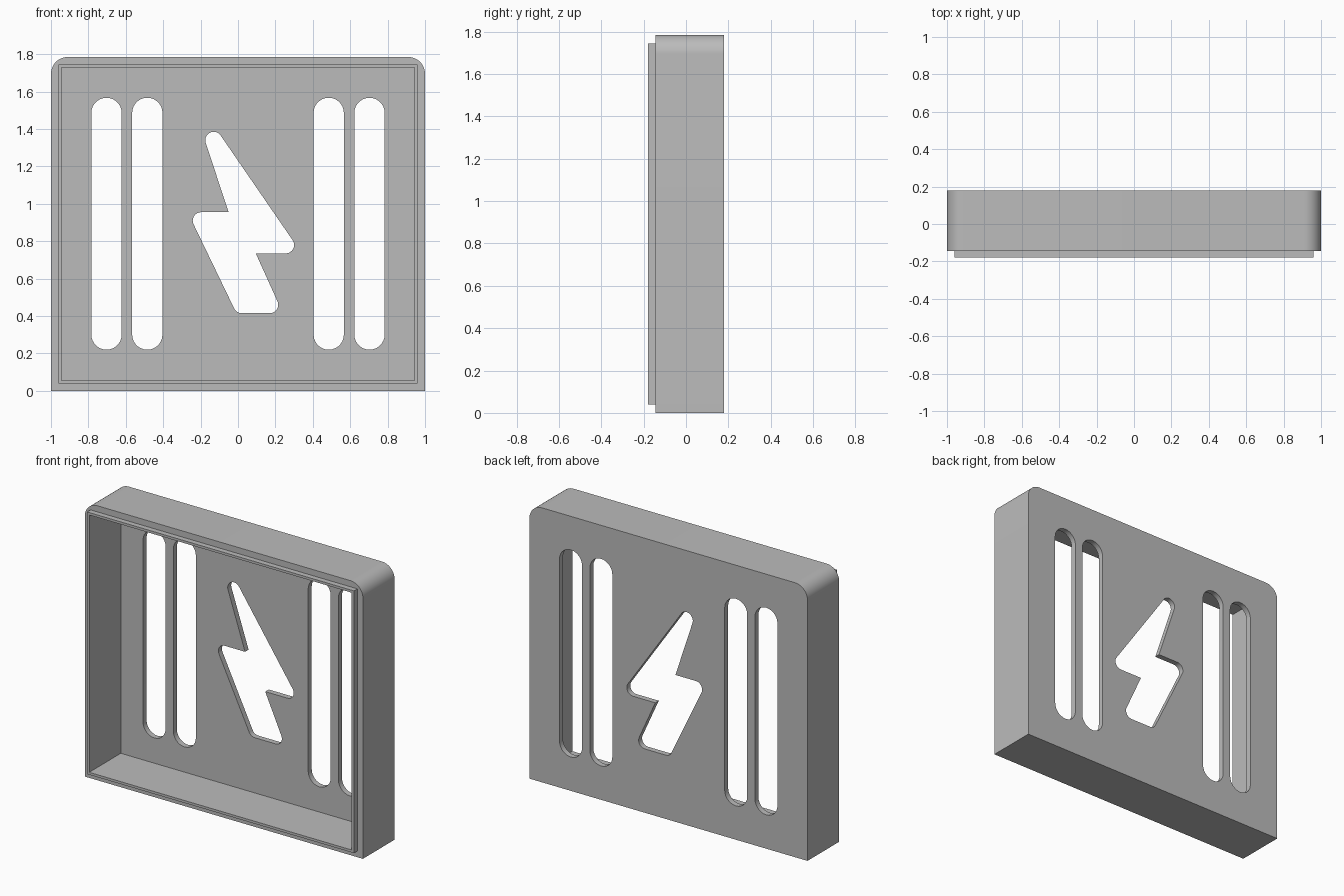
import bpy, bmesh
from math import acos, atan2, cos, sin, hypot, pi

if "Cube" in bpy.data.objects:
    bpy.data.objects.remove(bpy.data.objects["Cube"], do_unlink=True)

grey = bpy.data.materials.new("plain grey")
grey.use_nodes = True
colour = (0.5, 0.5, 0.5, 1)
grey.diffuse_color = colour
grey.node_tree.nodes["Principled BSDF"].inputs["Base Color"].default_value = colour


def outline(corners, steps=14):
    """Counter-clockwise outline wrapped around circles given as (x, z, radius)."""
    n = len(corners)
    normals = []
    for i, (x, z, r) in enumerate(corners):
        x2, z2, r2 = corners[(i + 1) % n]
        dx, dz = x2 - x, z2 - z
        normals.append(atan2(dz, dx) - acos((r - r2) / hypot(dx, dz)))
    points = []
    for i, (x, z, r) in enumerate(corners):
        if r == 0:
            points.append((x, z))
            continue
        start = normals[i - 1]
        sweep = (normals[i] - start) % (2 * pi)
        for k in range(steps + 1):
            a = start + sweep * k / steps
            points.append((x + r * cos(a), z + r * sin(a)))
    return points


def prism(name, corners, front, back):
    """Solid made by pushing an outline from front to back along y."""
    bm = bmesh.new()
    face = bm.faces.new([bm.verts.new((x, front, z)) for x, z in outline(corners)])
    ext = bmesh.ops.extrude_face_region(bm, geom=[face])
    moved = [v for v in ext["geom"] if isinstance(v, bmesh.types.BMVert)]
    bmesh.ops.translate(bm, verts=moved, vec=(0, back - front, 0))
    bmesh.ops.recalc_face_normals(bm, faces=bm.faces)
    mesh = bpy.data.meshes.new(name)
    bm.to_mesh(mesh)
    bm.free()
    mesh.materials.append(grey)
    obj = bpy.data.objects.new(name, mesh)
    bpy.context.collection.objects.link(obj)
    return obj


def frame(half, low, high, r=0):
    """Rectangle with optional rounding of the two upper corners."""
    return [(-half, low, 0), (half, low, 0),
            (half - r, high - r, r), (r - half, high - r, r)]


FRONT, SEAM, PANEL, BACK = -0.18, -0.145, 0.144, 0.18

# Outer shell with rounded top corners
shell = prism("cover_shell", frame(1, 0, 1.785, 0.09), SEAM, BACK)

# Locating lip and hollow interior
lip = prism("lip", frame(0.96, 0.04, 1.745), FRONT, SEAM + 0.05)
cavity = prism("cavity_cutter", frame(0.944, 0.056, 1.729), FRONT - 0.1, PANEL)
steps = [(lip, "UNION"), (cavity, "DIFFERENCE")]

# Paired vent slots on both sides
for side in (-1, 1):
    for x in (0.703, 0.485):
        r = 0.081
        slot = [(side * x, 0.22 + r, r), (side * x, 1.567 - r, r)]
        steps.append((prism("slot_cutter", slot, 0, 0.3), "DIFFERENCE"))

# Lightning bolt opening
R = 0.045
bolt = [(0.02, 0.46, R), (0.17, 0.46, R), (0.095, 0.735, 0), (0.255, 0.78, R),
        (-0.13, 1.34, R), (-0.05, 0.955, 0), (-0.197, 0.91, R)]
steps.append((prism("bolt_cutter", bolt, 0, 0.3), "DIFFERENCE"))

# Apply the joins and cuts, then drop the helpers
bpy.ops.object.select_all(action="DESELECT")
bpy.context.view_layer.objects.active = shell
shell.select_set(True)
for tool, operation in steps:
    mod = shell.modifiers.new(tool.name, "BOOLEAN")
    mod.object, mod.operation, mod.solver = tool, operation, "EXACT"
    bpy.ops.object.modifier_apply(modifier=mod.name)
    bpy.data.objects.remove(tool, do_unlink=True)

bpy.ops.object.shade_smooth_by_angle()
